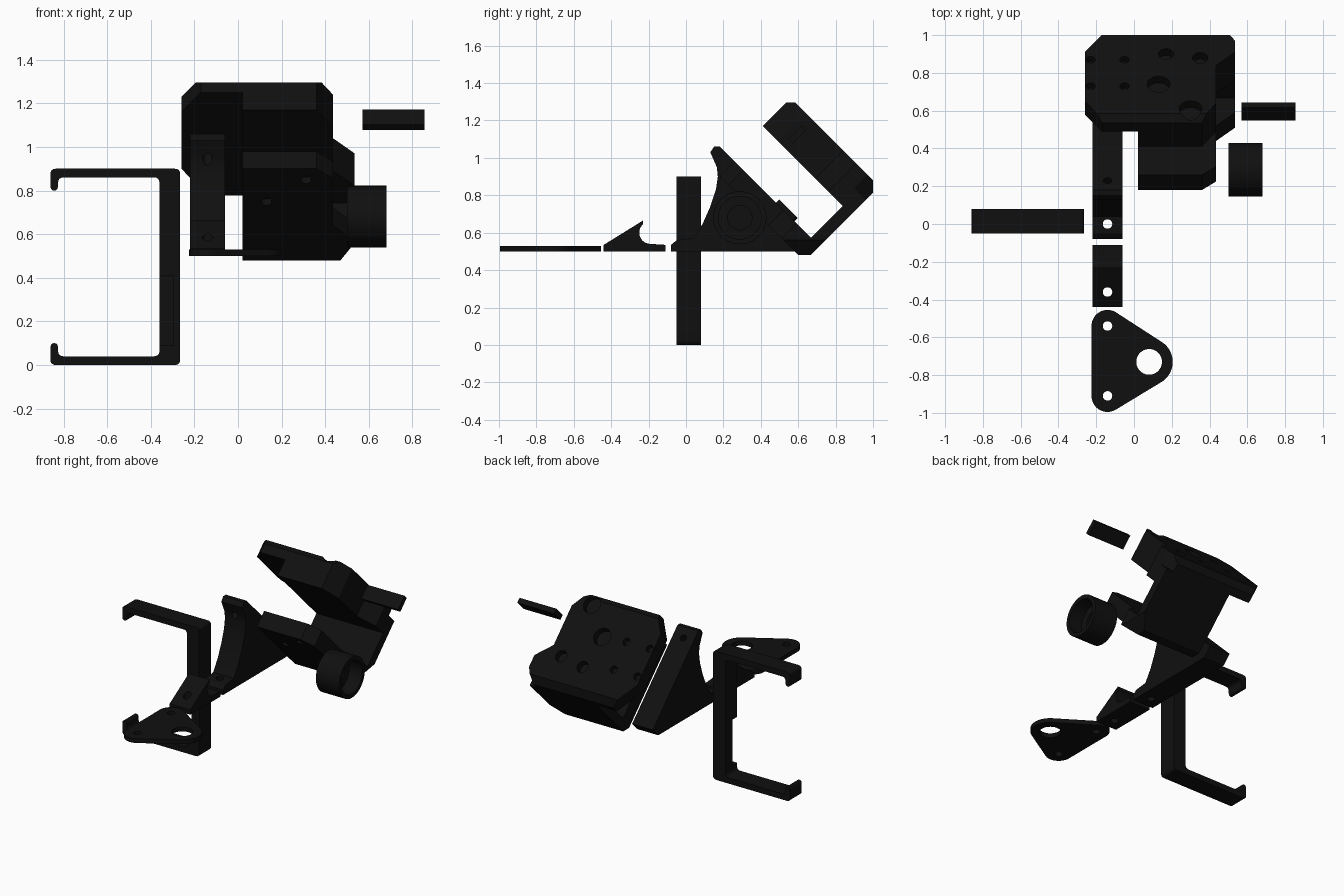
import bpy, bmesh, math
from mathutils import Vector, geometry

cube = bpy.data.objects.get("Cube")
if cube:
    bpy.data.objects.remove(cube, do_unlink=True)

black = bpy.data.materials.new("matte black")
black.use_nodes = True
colour = (0.005, 0.005, 0.005, 1)
black.diffuse_color = colour
black.node_tree.nodes["Principled BSDF"].inputs["Base Color"].default_value = colour

# Each plane maps a 2D profile point and an extrusion position to space.
# "tilt" uses x and y-z for the profile and y+z for the extrusion.
PLANES = {
    "x": lambda a, b, t: (t, a, b),
    "y": lambda a, b, t: (a, t, b),
    "z": lambda a, b, t: (a, b, t),
    "tilt": lambda a, b, t: (a, (t + b) / 2, (t - b) / 2),
}
X, Z = Vector((1, 0, 0)), Vector((0, 0, 1))
UP_BACK = Vector((0, 1, 1)).normalized()
DOWN_BACK = Vector((0, 1, -1)).normalized()


def finish(bm, name):
    bmesh.ops.recalc_face_normals(bm, faces=bm.faces)
    mesh = bpy.data.meshes.new(name)
    bm.to_mesh(mesh)
    bm.free()
    mesh.materials.append(black)
    ob = bpy.data.objects.new(name, mesh)
    bpy.context.collection.objects.link(ob)
    return ob


def prism(name, pts, plane, lo, hi, trims=()):
    """Extrude a profile, then slice off everything beyond each trim plane."""
    bm = bmesh.new()
    place = PLANES[plane]
    rings = [[bm.verts.new(place(a, b, t)) for a, b in pts] for t in (lo, hi)]
    for ring in rings:
        bm.faces.new(ring)
    n = len(pts)
    for i in range(n):
        j = (i + 1) % n
        bm.faces.new((rings[0][i], rings[0][j], rings[1][j], rings[1][i]))
    for co, no in trims:
        cut = bmesh.ops.bisect_plane(bm, geom=bm.verts[:] + bm.edges[:] + bm.faces[:],
                                     plane_co=co, plane_no=no, clear_outer=True)
        edges = [e for e in cut["geom_cut"] if isinstance(e, bmesh.types.BMEdge)]
        if edges:
            bmesh.ops.holes_fill(bm, edges=edges)
    return finish(bm, name)


def box(name, x0, x1, y0, y1, z0, z1):
    return prism(name, [(x0, y0), (x1, y0), (x1, y1), (x0, y1)], "z", z0, z1)


def cylinder(name, centre, axis, r, depth):
    bm = bmesh.new()
    bmesh.ops.create_cone(bm, cap_ends=True, segments=40, radius1=r, radius2=r, depth=depth)
    turn = Z.rotation_difference(axis).to_matrix().to_4x4()
    turn.translation = centre
    bm.transform(turn)
    return finish(bm, name)


def cut(ob, *cutters):
    for c in cutters:
        mod = ob.modifiers.new("cut", "BOOLEAN")
        mod.operation, mod.solver, mod.object = "DIFFERENCE", "EXACT", c
        bpy.context.view_layer.objects.active = ob
        bpy.ops.object.modifier_apply(modifier=mod.name)
        bpy.data.objects.remove(c, do_unlink=True)


def drill(ob, centre, axis, r, depth):
    cut(ob, cylinder("drill", centre, axis, r, depth))


def rounded(pts, r, steps=4):
    out = []
    for i, p in enumerate(pts):
        p = Vector(p)
        ends = []
        for q in (Vector(pts[i - 1]), Vector(pts[(i + 1) % len(pts)])):
            d = q - p
            ends.append(p + d.normalized() * min(r, d.length * 0.45))
        for k in range(steps + 1):
            t = k / steps
            out.append(tuple(ends[0] * (1 - t) ** 2 + p * 2 * t * (1 - t) + ends[1] * t * t))
    return out


def arc(cx, cy, r, a0, a1, n=12):
    angles = [math.radians(a0 + (a1 - a0) * i / n) for i in range(n + 1)]
    return [(cx + r * math.cos(a), cy + r * math.sin(a)) for a in angles]


# C-shaped bracket with hooked arms
hook = [(-0.36, 0.04), (-0.825, 0.04), (-0.825, 0.1), (-0.86, 0.1), (-0.86, 0)]
c_shape = hook + [(-0.265, 0), (-0.265, 0.9)] + [(x, 0.9 - z) for x, z in reversed(hook[:-1])]
c_shape.insert(-4, (-0.86, 0.9))
bracket = prism("hooked_bracket", rounded(c_shape, 0.025), "y", -0.05, 0.08)
cut(bracket, box("pocket", -0.4, -0.295, -0.1, 0.0, 0.09, 0.41))
for z in (0.125, 0.37):
    drill(bracket, (-0.3, 0.01, z), X, 0.025, 0.4)

# Flat three-hole plate: hull around three round corners
circles = [(-0.14, -0.54, 0.085), (-0.14, -0.91, 0.085), (0.08, -0.73, 0.125)]
cloud = [Vector(p) for x, y, r in circles for p in arc(x, y, r, 0, 354, 59)]
hull = [tuple(cloud[i]) for i in geometry.convex_hull_2d(cloud)]
link = prism("link_plate", hull, "z", 0.5, 0.53)
for (x, y, _), r in zip(circles, (0.025, 0.025, 0.068)):
    drill(link, (x, y, 0.5), Z, r, 0.3)

# Wedge clamp with a round seat
wedge_pts = [(-0.44, 0.5), (-0.11, 0.5), (-0.11, 0.535)] + arc(-0.19, 0.6, 0.06, 270, 132)
wedge_pts += [(-0.23, 0.665), (-0.44, 0.535)]
wedge = prism("wedge_clamp", wedge_pts, "x", -0.22, -0.06)
drill(wedge, (-0.14, -0.36, 0.5), Z, 0.025, 0.5)

# Triangular support arm with a curved front
arm_pts = [(-0.08, 0.5), (-0.08, 0.535), (-0.05, 0.56), (0.04, 0.57), (0.09, 0.65),
           (0.13, 0.74), (0.16, 0.83), (0.17, 0.9), (0.165, 0.95), (0.13, 1.03),
           (0.15, 1.06), (0.18, 1.06), (0.68, 0.56), (0.62, 0.5)]
arm = prism("support_arm", arm_pts, "x", -0.22, -0.06)
drill(arm, (-0.14, 0, 0.5), Z, 0.025, 0.5)
drill(arm, (-0.14, 0.22, 1.0), UP_BACK, 0.022, 0.3)

# Tilted U-shaped housing: top flange, block, back wall and lower arm
back = ((0, 1.0, 0), (0, 1, 0))
top = ((0, 0, 1.295), (0, 0, 1))
bottom = ((0, 0, 0.48), (0, 0, -1))
corner = ((0.47, 0, 0.48), (0.08, 0, -0.065))
right_side = [(0.535, -0.06), (0.435, -0.2)]
flange_pts = [(-0.17, -0.76), (-0.26, -0.58), (-0.26, -0.06), (-0.14, 0.185), (0.48, 0.185),
              (0.535, 0.06)] + right_side + [(0.435, -0.6), (0.36, -0.76)]
flange = prism("housing_flange", flange_pts, "tilt", 1.74, 1.88, (back, top))
block_pts = [(0.02, -0.76), (0.02, 0.185), (0.535, 0.185)] + right_side
block_pts += [(0.435, -0.6), (0.36, -0.76)]
prism("housing_block", block_pts, "tilt", 1.58, 1.74, (back,))
wall_pts = [(0.02, 0.095), (0.535, 0.095), (0.535, 0.185), (0.02, 0.185)]
prism("housing_back_wall", wall_pts, "tilt", 1.08, 1.58, (bottom, corner))
lower_pts = [(0.02, -0.72), (0.02, 0.185), (0.535, 0.185)] + right_side
lower_pts += [(0.435, -0.63), (0.36, -0.72)]
lower = prism("housing_lower_arm", lower_pts, "tilt", 1.08, 1.24, (bottom, corner))
boss_pts = [(0.1, -0.28), (0.35, -0.28), (0.35, -0.08), (0.1, -0.08)]
prism("lower_arm_boss", rounded(boss_pts, 0.03), "tilt", 1.22, 1.275)

# Screw holes in the flange and lower arm
for x in (-0.23, -0.05):
    for y in (0.73, 0.87):
        drill(flange, (x, y, 1.88 - y), UP_BACK, 0.025, 0.08)
for x, y, r in ((0.13, 0.74, 0.06), (0.17, 0.9, 0.04), (0.35, 0.88, 0.04), (0.3, 0.61, 0.06)):
    drill(flange, (x, y, 1.88 - y), UP_BACK, r, 0.1)
for x, y in ((0.13, 0.33), (0.31, 0.23)):
    drill(lower, (x, y, 1.08 - y), UP_BACK, 0.025, 0.08)

# Round cup with stepped bore
cup = cylinder("round_cup", (0.59, 0.288, 0.68), X, 0.142, 0.18)
drill(cup, (0.68, 0.288, 0.68), X, 0.115, 0.2)
drill(cup, (0.58, 0.288, 0.68), X, 0.065, 0.08)

# Small tilted clip plate with two holes
clip_pts = [(0.57, -0.555), (0.855, -0.555), (0.855, -0.505), (0.57, -0.505)]
clip = prism("clip_plate", clip_pts, "tilt", 1.65, 1.79)
for x in (0.625, 0.8):
    drill(clip, (x, 0.595, 1.125), DOWN_BACK, 0.022, 0.2)

# Smooth the round surfaces and keep the edges sharp
for ob in bpy.context.scene.objects:
    ob.select_set(ob.type == "MESH")
bpy.context.view_layer.objects.active = bracket
bpy.ops.object.shade_smooth_by_angle(angle=math.radians(30))
